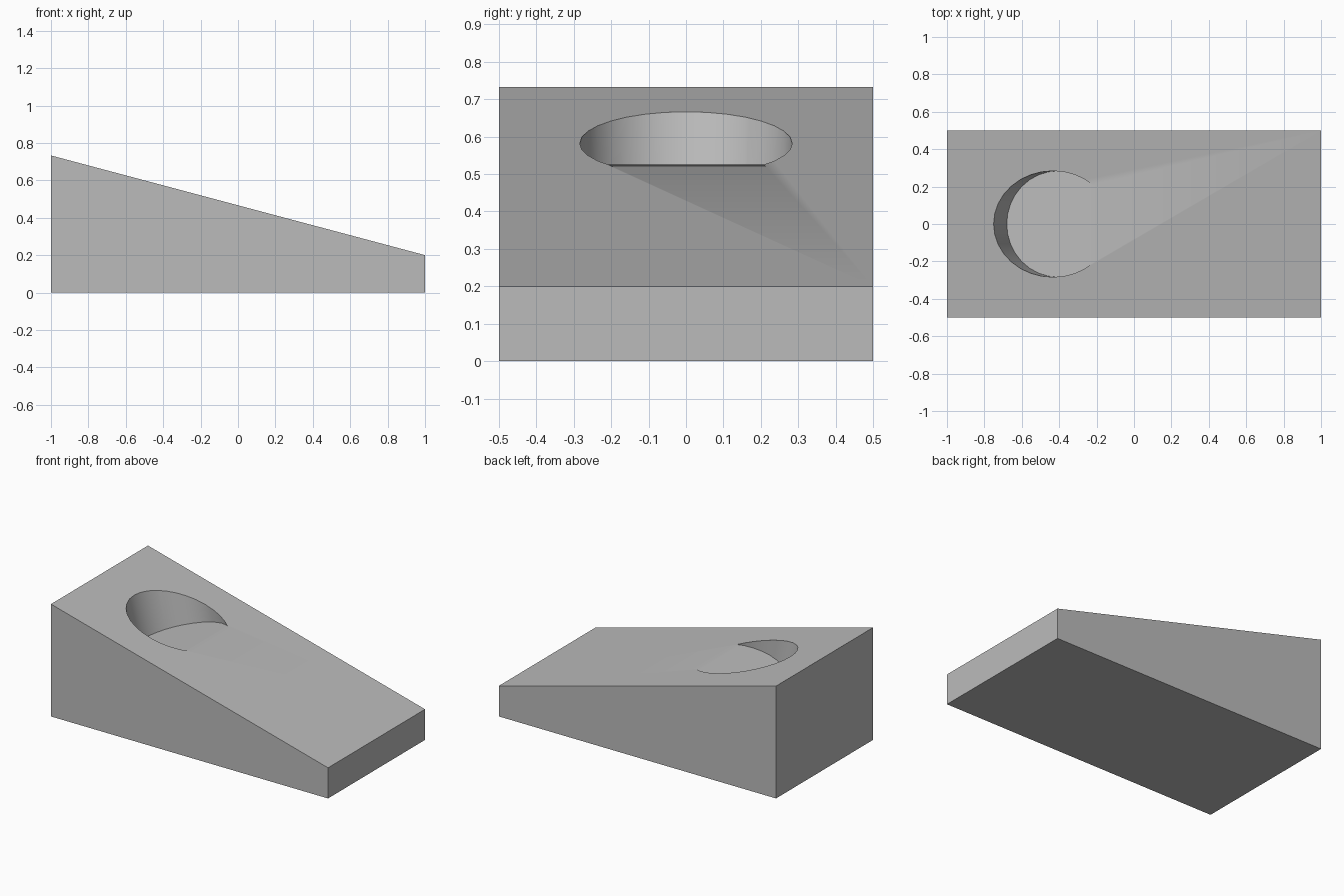
import bpy
import bmesh
from math import atan, radians
from mathutils import Matrix, Vector

cube = bpy.data.objects.get("Cube")
if cube:
    bpy.data.objects.remove(cube, do_unlink=True)

HIGH, LOW, HALF_DEPTH = 0.733, 0.2, 0.5
SLOPE = atan((HIGH - LOW) / 2)
RADIUS, CUT_LENGTH = 0.284, 0.8

grey = bpy.data.materials.new("plain_grey")
grey.use_nodes = True
colour = (0.5, 0.5, 0.5, 1)
grey.diffuse_color = colour
grey.node_tree.nodes["Principled BSDF"].inputs["Base Color"].default_value = colour


def add_object(name, bm):
    bmesh.ops.recalc_face_normals(bm, faces=bm.faces)
    mesh = bpy.data.meshes.new(name)
    bm.to_mesh(mesh)
    bm.free()
    mesh.materials.append(grey)
    obj = bpy.data.objects.new(name, mesh)
    bpy.context.collection.objects.link(obj)
    return obj


# Sloped block, extruded from its side profile
bm = bmesh.new()
profile = [(-1, 0), (1, 0), (1, LOW), (-1, HIGH)]
side = bm.faces.new([bm.verts.new((x, -HALF_DEPTH, z)) for x, z in profile])
extruded = bmesh.ops.extrude_face_region(bm, geom=[side])["geom"]
bmesh.ops.translate(bm, vec=(0, 2 * HALF_DEPTH, 0),
                    verts=[v for v in extruded if isinstance(v, bmesh.types.BMVert)])
wedge = add_object("wedge_block", bm)

# Round recess, its floor tilted opposite to the slope
floor_centre = Vector((-0.406, 0, 0.476))
tilt = Matrix.Rotation(-SLOPE, 4, "Y")
bm = bmesh.new()
bmesh.ops.create_cone(
    bm, cap_ends=True, segments=32, radius1=RADIUS, radius2=RADIUS, depth=CUT_LENGTH,
    matrix=Matrix.Translation(floor_centre) @ tilt
    @ Matrix.Translation((0, 0, CUT_LENGTH / 2)))
cutter = add_object("recess_cutter", bm)
cutter.hide_render = True

cut = wedge.modifiers.new("round_recess", "BOOLEAN")
cut.operation = "DIFFERENCE"
cut.solver = "EXACT"
cut.object = cutter

bpy.ops.object.select_all(action="DESELECT")
wedge.select_set(True)
bpy.context.view_layer.objects.active = wedge
bpy.ops.object.modifier_apply(modifier=cut.name)
bpy.data.objects.remove(cutter, do_unlink=True)

# Smooth the recess wall while keeping the block edges sharp
bpy.ops.object.shade_smooth_by_angle(angle=radians(30))
